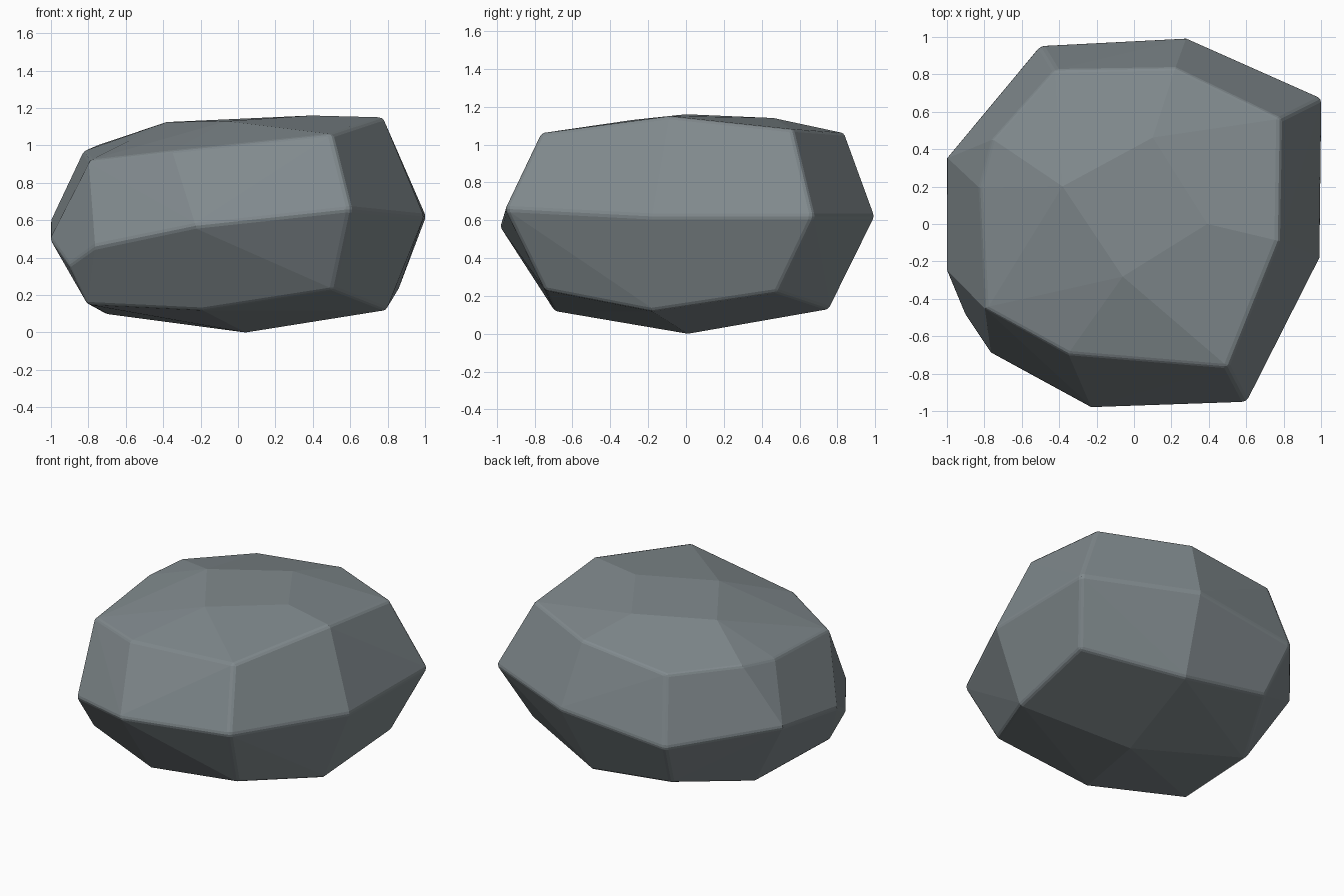
import bpy, bmesh, math

if "Cube" in bpy.data.objects:
    bpy.data.objects.remove(bpy.data.objects["Cube"])

# Corner points of the boulder, ring by ring
CROWN = [(-.38, .20, 1.125), (-.06, -.28, 1.13), (.39, 0, 1.16), (.10, .46, 1.14)]
SHOULDER = [(-.42, .82, .99), (.22, .83, 1.06), (.78, .56, 1.08), (.77, -.09, 1.15),
            (.50, -.76, 1.06), (-.35, -.69, .97), (-.79, -.45, .92), (-.82, .19, .97),
            (-.75, .45, 1.0)]
WAIST = [(-1, .35, .59), (-.50, .95, .54), (.28, .99, .62), (1, .67, .62),
         (.99, -.18, .62), (.60, -.95, .66), (-.23, -.98, .57), (-.76, -.69, .46),
         (-.90, -.48, .36), (-1, -.24, .50)]
FOOT = [(.20, .75, .13), (.85, .48, .22), (.79, -.18, .12), (.51, -.74, .23),
        (-.19, -.69, .12), (-.80, -.44, .15), (-.71, .25, .10), (-.43, .78, .22)]
BASE = [(.04, .01, 0)]

# Faceted shell stretched over the rings
bm = bmesh.new()
for x, y, z in CROWN + SHOULDER + WAIST + FOOT + BASE:
    bm.verts.new((x * 1.005, y * 1.005, z))
hull = bmesh.ops.convex_hull(bm, input=bm.verts)
loose = [v for v in bm.verts if not v.link_faces]
bmesh.ops.delete(bm, geom=loose, context='VERTS')
bmesh.ops.dissolve_limit(bm, angle_limit=math.radians(3), verts=bm.verts, edges=bm.edges)
bmesh.ops.recalc_face_normals(bm, faces=bm.faces)

mesh = bpy.data.meshes.new("boulder")
bm.to_mesh(mesh)
bm.free()
boulder = bpy.data.objects.new("boulder", mesh)
bpy.context.collection.objects.link(boulder)

# Slightly worn sharp edges
wear = boulder.modifiers.new("worn_edges", 'BEVEL')
wear.width = 0.018
wear.segments = 2
wear.limit_method = 'ANGLE'
wear.angle_limit = math.radians(30)

# Blue-grey stone
stone = bpy.data.materials.new("grey_stone")
stone.diffuse_color = (0.22, 0.255, 0.27, 1)
stone.use_nodes = True
stone.node_tree.nodes["Principled BSDF"].inputs["Base Color"].default_value = stone.diffuse_color
mesh.materials.append(stone)
